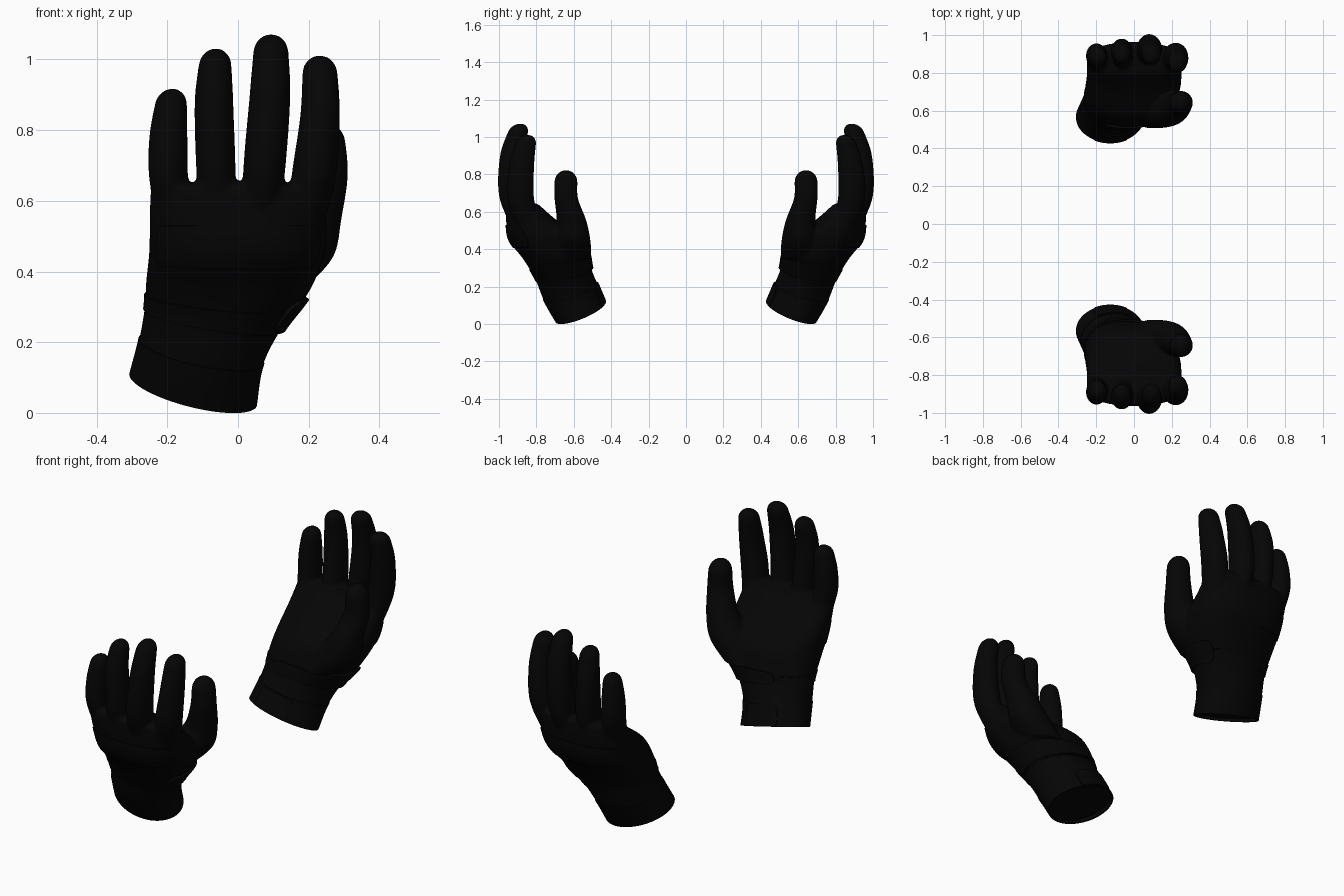
import bpy
import bmesh
from math import sin, cos, pi, radians

cube = bpy.data.objects.get("Cube")
if cube:
    bpy.data.objects.remove(cube)

BLACK = bpy.data.materials.new("black_fabric")
BLACK.use_nodes = True
COLOUR = (0.0015, 0.0015, 0.0015, 1)
BLACK.diffuse_color = COLOUR
BLACK.node_tree.nodes["Principled BSDF"].inputs["Base Color"].default_value = COLOUR

SIDES = 48


def sample(stations, t):
    """Smooth interpolation between stations; t counts stations."""
    last = len(stations) - 1
    i = min(int(t), last - 1)
    f = t - i
    p0, p1, p2, p3 = (stations[max(0, min(last, i + k))] for k in (-1, 0, 1, 2))
    return [0.5 * (2 * b + (c - a) * f + (2 * a - 5 * b + 4 * c - d) * f ** 2
                   + (3 * b - a - 3 * c + d) * f ** 3)
            for a, b, c, d in zip(p0, p1, p2, p3)]


def ring_point(station, angle, grow=0.0):
    """Point on a tilted superellipse: centre, radii, slopes in x and y, power."""
    x, y, z, rx, ry, slope_x, slope_y, power = station
    c, s = cos(angle), sin(angle)
    e = 2 / power
    dx = (rx + grow) * abs(c) ** e * (1 if c > 0 else -1)
    dy = (ry + grow) * abs(s) ** e * (1 if s > 0 else -1)
    return x + dx, y + dy, z + slope_x * dx + slope_y * dy


def loft(bm, rings):
    """Closed tube through rings of points."""
    loops = [[bm.verts.new(p) for p in ring] for ring in rings]
    n = len(loops[0])
    for low, high in zip(loops, loops[1:]):
        for j in range(n):
            k = (j + 1) % n
            bm.faces.new((low[j], low[k], high[k], high[j]))
    bm.faces.new(loops[0][::-1])
    bm.faces.new(loops[-1])


def tube(bm, stations, start, tip):
    """Loft through stations, closed by a rounded tip of the given height."""
    steps = 6 * (len(stations) - 1)
    sections = [sample(stations, start + (len(stations) - 1 - start) * i / steps)
                for i in range(steps + 1)]
    end, before = sections[-1], sections[-2]
    lean = [(end[k] - before[k]) / (end[2] - before[2]) for k in (0, 1)]
    for degrees in (20, 40, 58, 72, 84):
        up, size = tip * sin(radians(degrees)), cos(radians(degrees))
        sections.append([end[0] + lean[0] * up, end[1] + lean[1] * up, end[2] + up,
                         end[3] * size, end[4] * size] + end[5:])
    loft(bm, [[ring_point(s, 2 * pi * j / SIDES) for j in range(SIDES)]
              for s in sections])


def finish(name, bm, modifiers):
    """Make the object, mirror it into a pair, apply and shade it."""
    mesh = bpy.data.meshes.new(name)
    bm.to_mesh(mesh)
    bm.free()
    mesh.materials.append(BLACK)
    obj = bpy.data.objects.new(name, mesh)
    bpy.context.collection.objects.link(obj)
    for kind, settings in modifiers + [("MIRROR", {"use_axis": (False, True, False),
                                                   "use_mirror_merge": False})]:
        mod = obj.modifiers.new(kind.lower(), kind)
        for key, value in settings.items():
            setattr(mod, key, value)
    bpy.ops.object.select_all(action="DESELECT")
    obj.select_set(True)
    bpy.context.view_layer.objects.active = obj
    bpy.ops.object.convert(target="MESH")
    bpy.ops.object.shade_smooth_by_angle(angle=radians(40))


# Wrist and palm: x, y, z, radius x, radius y, slope x, slope y, squareness
HAND = [
    (-.127, -.565, .066, .178, .132, -.24, .37, 2),
    (-.105, -.617, .17, .175, .143, -.2, .3, 2),
    (-.07, -.657, .27, .194, .149, -.15, .2, 2.1),
    (-.028, -.695, .36, .232, .172, -.05, .1, 2.3),
    (-.002, -.757, .46, .249, .19, 0, .05, 2.4),
    (0, -.83, .56, .25, .132, 0, 0, 2.4),
    (0, -.87, .63, .247, .092, 0, 0, 2.3),
]

# Digits: x, y, z, radius x, radius y; then height of the rounded tip
DIGITS = {
    "little": ([(-.17, -.82, .46, .045, .06), (-.196, -.882, .66, .055, .068),
                (-.197, -.888, .78, .054, .064), (-.19, -.885, .87, .046, .052)], .048),
    "ring": ([(-.06, -.84, .46, .045, .06), (-.062, -.9, .66, .055, .074),
              (-.068, -.915, .87, .055, .062), (-.065, -.9, .98, .047, .053)], .052),
    "middle": ([(.06, -.84, .46, .045, .06), (.073, -.922, .67, .059, .075),
                (.09, -.93, .89, .058, .066), (.093, -.9, 1.02, .05, .055)], .052),
    "index": ([(.175, -.82, .46, .045, .06), (.213, -.883, .66, .063, .072),
               (.232, -.88, .84, .056, .068), (.232, -.858, .96, .05, .056)], .052),
    "thumb": ([(.08, -.615, .35, .105, .108), (.155, -.61, .44, .114, .1),
               (.213, -.612, .55, .08, .08), (.247, -.64, .67, .064, .063),
               (.249, -.642, .76, .056, .062)], .063),
}

# Palm and digits fused into one soft skin
bm = bmesh.new()
tube(bm, HAND, .2, .025)
for stations, tip in DIGITS.values():
    tube(bm, [s + (0, 0, 2) for s in stations], 0, tip)
finish("glove_body", bm, [
    ("REMESH", {"mode": "VOXEL", "voxel_size": .0075, "use_smooth_shade": True}),
    ("SMOOTH", {"factor": .5, "iterations": 8}),
])


def patch(name, low, high, start, end, grow, thickness, rounded=False):
    """Raised fabric layer that follows the hand between two heights and angles."""
    bm = bmesh.new()
    rows, columns = 8, max(12, int(abs(end - start) / 5))
    grid = []
    for i in range(rows + 1):
        line = []
        for j in range(columns + 1):
            v = 2 * i / rows - 1
            u = j / columns
            if rounded:  # pull both ends into a round outline
                u = .5 + (u - .5) * (1 - .12 * v ** 4)
            t = (low + high) / 2 + v * (high - low) / 2
            angle = radians(start + (end - start) * u)
            line.append(bm.verts.new(ring_point(sample(HAND, t), angle, grow)))
        grid.append(line)
    for a, b in zip(grid, grid[1:]):
        for j in range(columns):
            bm.faces.new((a[j], a[j + 1], b[j + 1], b[j]))
    bmesh.ops.remove_doubles(bm, verts=bm.verts, dist=.0005)
    finish(name, bm, [("SOLIDIFY", {"thickness": thickness, "offset": 1})])


# Cuff, wrist strap with its closing tab, and knuckle guard
patch("cuff", 0, 1.05, 0, 360, -.006, .009)
patch("cuff_overlap", .05, 1, 60, 120, .002, .006, True)
patch("wrist_strap", 1.95, 2.5, 0, 360, -.004, .008)
patch("strap_tab", 2, 2.8, -35, 115, .002, .011, True)
patch("knuckle_guard", 3.65, 4.7, 205, 335, -.006, .01, True)
